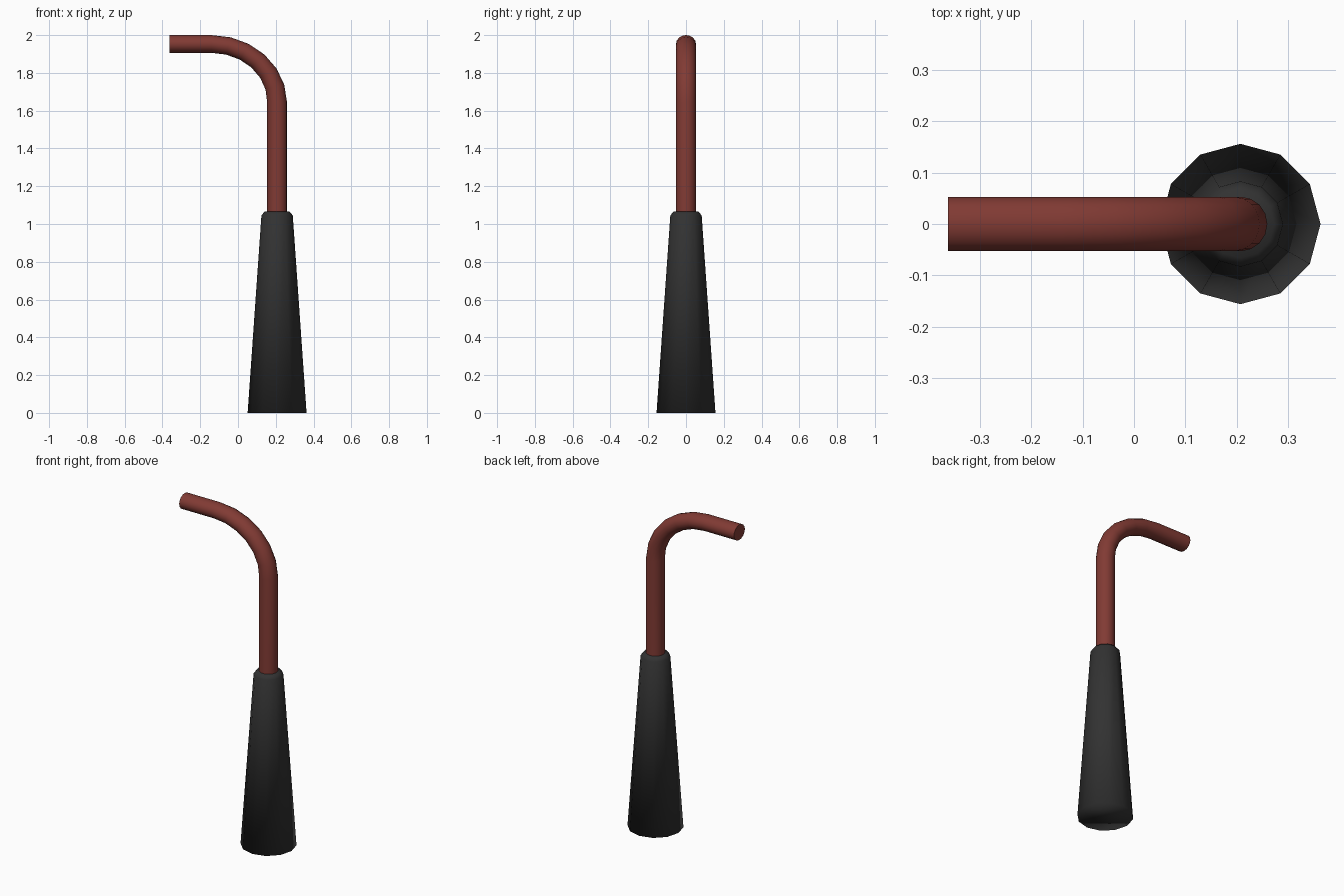
import bpy, bmesh, math
from mathutils import Vector

if "Cube" in bpy.data.objects:
    bpy.data.objects.remove(bpy.data.objects["Cube"])

CX = 0.207  # x of the handle axis


def material(name, rgb):
    m = bpy.data.materials.new(name)
    m.diffuse_color = (*rgb, 1)
    m.use_nodes = True
    m.node_tree.nodes["Principled BSDF"].inputs["Base Color"].default_value = m.diffuse_color
    return m


def loft(name, rings, mat):
    """Skin a list of vertex rings and cap both ends."""
    bm = bmesh.new()
    vr = [[bm.verts.new(p) for p in ring] for ring in rings]
    n = len(vr[0])
    for a, b in zip(vr, vr[1:]):
        for i in range(n):
            j = (i + 1) % n
            bm.faces.new((a[i], a[j], b[j], b[i]))
    bm.faces.new(vr[0])
    bm.faces.new(vr[-1])
    bmesh.ops.recalc_face_normals(bm, faces=bm.faces)
    for f in bm.faces:
        f.smooth = True
    me = bpy.data.meshes.new(name)
    bm.to_mesh(me)
    bm.free()
    me.materials.append(mat)
    ob = bpy.data.objects.new(name, me)
    bpy.context.collection.objects.link(ob)
    return ob


black = material("black_rubber", (0.032, 0.032, 0.032))
red = material("red_brown_rod", (0.22, 0.043, 0.034))

# Tapered twelve-sided handle with a small bevel at the top
profile = [(0.156, 0.0), (0.083, 1.045), (0.066, 1.066)]
rings = [[(CX + r * math.cos(math.tau * i / 12), r * math.sin(math.tau * i / 12), z)
          for i in range(12)] for r, z in profile]
loft("handle", rings, black)

# Bent rod: straight shank, elliptical bend, horizontal tip
AX, AZ, RX, RZ = -0.14, 1.645, CX + 0.14, 0.308
path = [(CX, 0.95, 0)]
for k in range(7):
    t = math.pi / 2 * k / 6
    path.append((AX + RX * math.cos(t), AZ + RZ * math.sin(t), t))
path.append((-0.362, AZ + RZ, math.pi / 2))

rings = []
for x, z, t in path:
    out = Vector((math.cos(t), 0, math.sin(t)))      # outward side of the bend
    h = 0.0525 - 0.0055 * math.sin(t)                # slightly flatter at the tip
    rings.append([Vector((x, 0, z)) + out * h * math.cos(a) + Vector((0, 0.053 * math.sin(a), 0))
                  for a in (math.tau * i / 16 for i in range(16))])
rod = loft("bent_rod", rings, red)
bpy.context.view_layer.objects.active = rod
rod.select_set(True)
bpy.ops.object.shade_smooth_by_angle(angle=math.radians(40))
